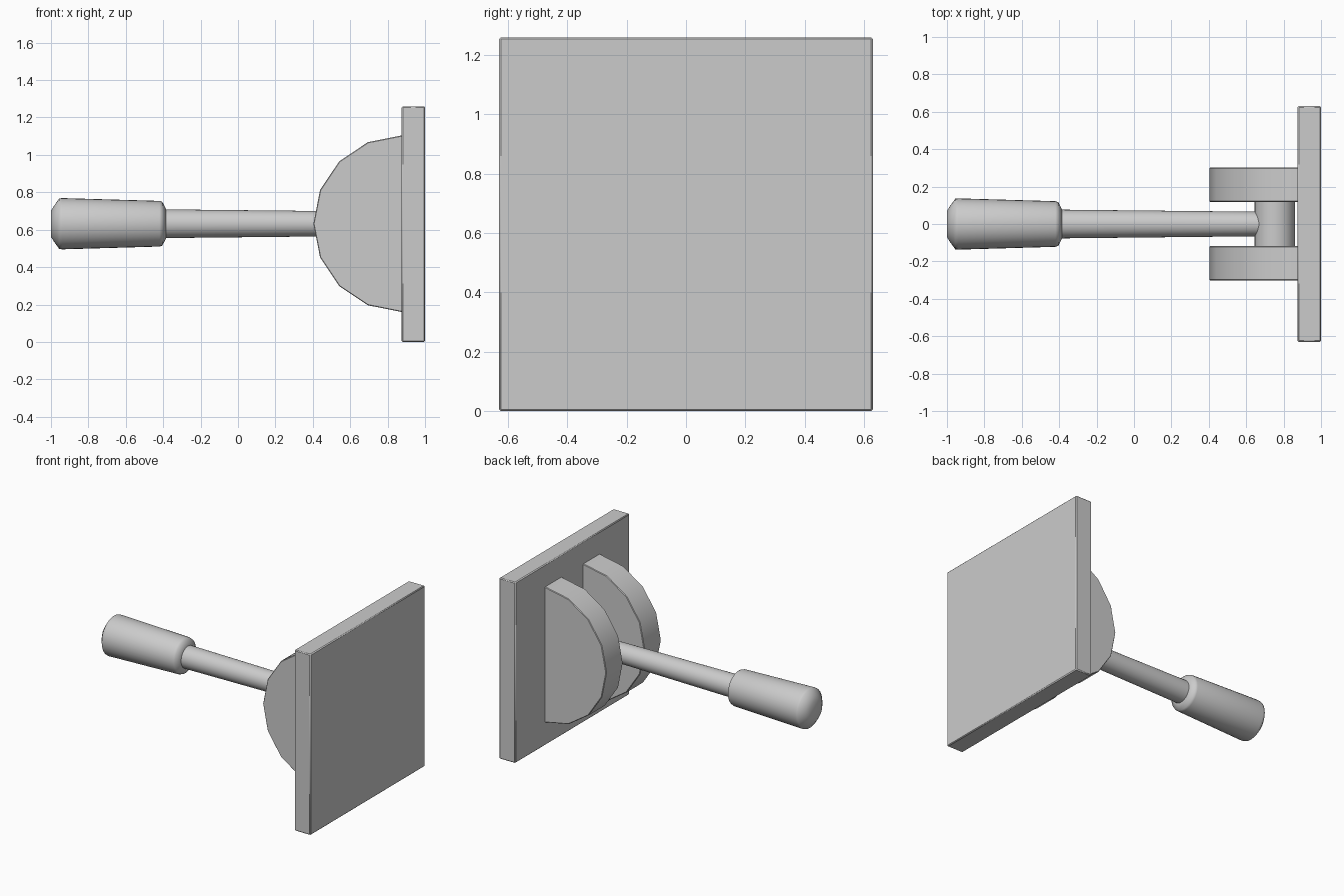
import bpy, bmesh, math
from mathutils import Matrix

if "Cube" in bpy.data.objects:
    bpy.data.objects.remove(bpy.data.objects["Cube"])

ZC = 0.632  # height of the lever axis

grey = bpy.data.materials.new("light_grey")
grey.diffuse_color = (0.6, 0.6, 0.6, 1)
grey.use_nodes = True
grey.node_tree.nodes["Principled BSDF"].inputs["Base Color"].default_value = grey.diffuse_color


def finish(name, bm, bevel=0.0, angle=35):
    bmesh.ops.recalc_face_normals(bm, faces=bm.faces)
    me = bpy.data.meshes.new(name)
    bm.to_mesh(me)
    bm.free()
    me.materials.append(grey)
    ob = bpy.data.objects.new(name, me)
    bpy.context.collection.objects.link(ob)
    if bevel:
        mod = ob.modifiers.new("bevel", 'BEVEL')
        mod.width, mod.segments, mod.angle_limit = bevel, 1, math.radians(50)
    bpy.ops.object.select_all(action='DESELECT')
    ob.select_set(True)
    bpy.context.view_layer.objects.active = ob
    bpy.ops.object.shade_smooth_by_angle(angle=math.radians(angle))
    return ob


def turned(name, profile, sides=32, angle=35):
    """Closed solid of revolution about the lever axis from (x, radius) pairs."""
    bm = bmesh.new()
    rings = []
    for x, r in profile:
        rings.append([bm.verts.new((x, r * math.cos(2 * math.pi * i / sides),
                                    ZC + r * math.sin(2 * math.pi * i / sides)))
                      for i in range(sides)])
    for a, b in zip(rings, rings[1:]):
        for i in range(sides):
            j = (i + 1) % sides
            bm.faces.new((a[i], a[j], b[j], b[i]))
    bm.faces.new(rings[0])
    bm.faces.new(rings[-1])
    return finish(name, bm, angle=angle)


# Square wall plate
bm = bmesh.new()
bmesh.ops.create_cube(bm, size=1, matrix=Matrix.Translation((0.9375, 0, 0.63))
                      @ Matrix.Diagonal((0.125, 1.26, 1.26, 1)))
finish("wall_plate", bm, 0.006)

# Pair of half-round cheeks, each half of a sixteen-sided disc
for side, name in ((-1, "front_cheek"), (1, "back_cheek")):
    bm = bmesh.new()
    pts = [(0.875 - 0.472 * math.sin(math.pi * i / 8),
            ZC + 0.472 * math.cos(math.pi * i / 8)) for i in range(9)]
    pts = [(0.88, pts[0][1])] + pts + [(0.88, pts[-1][1])]
    face = bm.faces.new([bm.verts.new((x, side * 0.118, z)) for x, z in pts])
    ext = bmesh.ops.extrude_face_region(bm, geom=[face])
    bmesh.ops.translate(bm, vec=(0, side * 0.184, 0),
                        verts=[v for v in ext["geom"] if isinstance(v, bmesh.types.BMVert)])
    finish(name, bm, 0.004)

# Pivot pin between the cheeks
bm = bmesh.new()
bmesh.ops.create_cone(bm, cap_ends=True, segments=32, radius1=0.108, radius2=0.108, depth=0.26,
                      matrix=Matrix.Translation((0.753, 0, ZC)) @ Matrix.Rotation(math.pi / 2, 4, 'X'))
finish("pivot_pin", bm)

# Tapered lever rod, ending inside the pin
turned("lever_rod", [(-0.42, 0.077), (0.72, 0.065)])

# Handle grip with chamfered ends
turned("handle_grip", [(-1.0, 0.07), (-0.985, 0.094), (-0.956, 0.135), (-0.94, 0.137),
                       (-0.42, 0.122), (-0.405, 0.117), (-0.385, 0.079)], angle=60)
